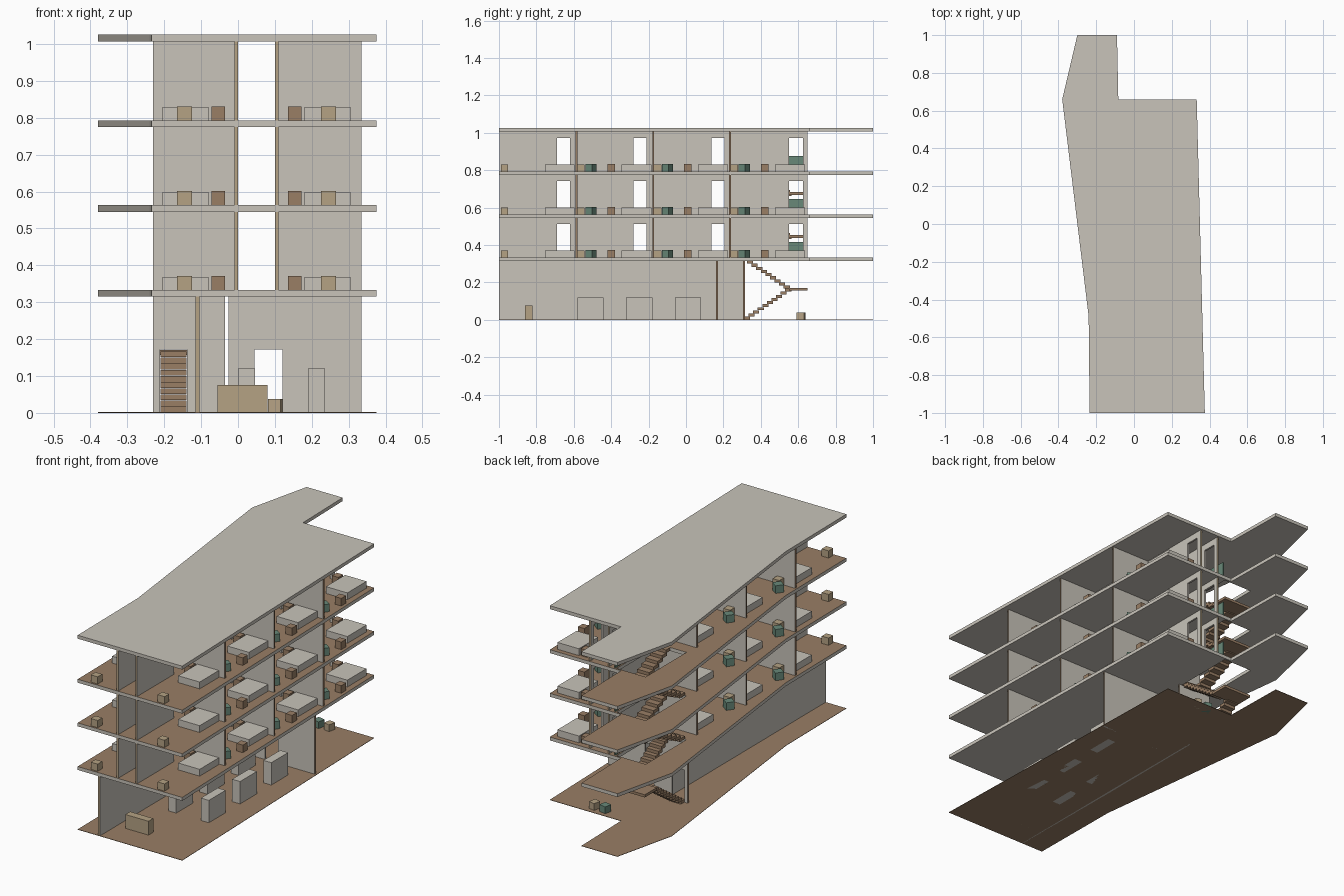
import bpy, bmesh, math
from mathutils import Matrix, Vector

cube = bpy.data.objects.get("Cube")
if cube:
    bpy.data.objects.remove(cube, do_unlink=True)


def material(name, rgb):
    m = bpy.data.materials.new(name)
    m.use_nodes = True
    m.diffuse_color = (*rgb, 1)
    m.node_tree.nodes["Principled BSDF"].inputs["Base Color"].default_value = (*rgb, 1)
    return m


GREY = material("warm_grey", (0.58, 0.55, 0.49))
BROWN = material("wood_brown", (0.32, 0.21, 0.13))
TAN = material("light_tan", (0.46, 0.36, 0.23))
GREEN = material("sage_green", (0.14, 0.25, 0.19))


def finish(name, bm, mats):
    bmesh.ops.recalc_face_normals(bm, faces=bm.faces)
    mesh = bpy.data.meshes.new(name)
    bm.to_mesh(mesh)
    bm.free()
    for m in mats:
        mesh.materials.append(m)
    obj = bpy.data.objects.new(name, mesh)
    bpy.context.collection.objects.link(obj)
    return obj


def add_box(bm, x, y, z, turn=0):
    """Box from three (low, high) ranges, turned about its own vertical axis."""
    mid = Vector([(r[0] + r[1]) / 2 for r in (x, y, z)])
    size = [abs(r[1] - r[0]) for r in (x, y, z)]
    mat = Matrix.Translation(mid) @ Matrix.Rotation(math.radians(turn), 4, 'Z') @ Matrix.Diagonal((*size, 1))
    return bmesh.ops.create_cube(bm, size=1, matrix=mat)["verts"]


def box(name, x, y, z, mat, turn=0):
    bm = bmesh.new()
    add_box(bm, x, y, z, turn)
    return finish(name, bm, [mat])


def wall(name, axis, at, span, z, edge_mat, doors=(), door_h=0.18, t=0.01):
    """Thin wall along an axis, with door gaps and coloured end faces."""
    bm = bmesh.new()
    cross = (at - t / 2, at + t / 2)

    def piece(a, b, z0, z1):
        rng = [(a, b), cross] if axis == 0 else [cross, (a, b)]
        add_box(bm, *rng, (z0, z1))

    start = span[0]
    for a, b in doors:
        piece(start, a, *z)
        piece(a, b, z[0] + door_h, z[1])
        start = b
    piece(start, span[1], *z)
    for f in bm.faces:
        c = f.calc_center_median()[axis]
        f.material_index = int(min(abs(c - span[0]), abs(c - span[1])) < 1e-4)
    finish(name, bm, [GREY, edge_mat])


OUTLINE = [(-0.235, -1), (0.375, -1), (0.332, 0.66), (-0.083, 0.66),
           (-0.09, 1), (-0.30, 1), (-0.38, 0.66), (-0.24, -0.49)]
STAIR_WELL = [(-0.22, 0.31), (-0.05, 0.31), (-0.05, 0.65), (-0.22, 0.65)]


def slab(name, z0, z1, top, side, hole=False):
    bm = bmesh.new()
    edges = []
    for loop in [OUTLINE] + ([STAIR_WELL] if hole else []):
        vs = [bm.verts.new((x, y, z0)) for x, y in loop]
        edges += [bm.edges.new((vs[i - 1], vs[i])) for i in range(len(vs))]
    bmesh.ops.triangle_fill(bm, edges=edges, use_beauty=True)
    ext = bmesh.ops.extrude_face_region(bm, geom=list(bm.faces), use_keep_orig=True)
    moved = [g for g in ext["geom"] if isinstance(g, bmesh.types.BMVert)]
    bmesh.ops.translate(bm, verts=moved, vec=(0, 0, z1 - z0))
    for f in bm.faces:
        f.material_index = int(all(v.co.z > z1 - 1e-5 for v in f.verts))
    finish(name, bm, [side, top])


def staircase(name, z0, rise):
    """Two flights of block treads around a half landing."""
    bm = bmesh.new()
    n = round(rise / 0.0333)
    run, step, half = 0.245 / n, rise / 2 / n, rise / 2
    for i in range(n):
        y, z = 0.31 + i * run, z0 + i * step
        add_box(bm, (-0.21, -0.14), (y, y + run + 0.008), (z + 0.001, z + step))
        y, z = 0.555 - i * run, z0 + half + i * step
        add_box(bm, (-0.125, -0.055), (y - run - 0.008, y), (z, z + step))
    add_box(bm, (-0.215, -0.05), (0.55, 0.65), (z0 + half - 0.01, z0 + half + 0.004))
    finish(name, bm, [BROWN])


# Floor plates and roof
LEVELS = [0.333, 0.563, 0.793]
slab("ground_floor", 0, 0.002, BROWN, BROWN)
for i, z in enumerate(LEVELS):
    slab(f"floor_slab_{i}", z - 0.018, z, BROWN, GREY, hole=True)
slab("roof_slab", 1.007, 1.025, GREY, GREY)

# Ground storey walls and furniture
GZ = (0, 0.315)
wall("ground_long_wall", 1, -0.11, (-1, 0.305), GZ, TAN)
wall("ground_stair_wall", 0, 0.31, (-0.23, -0.035), GZ, BROWN, [(-0.212, -0.138)], 0.172)
wall("ground_cross_wall", 0, 0.165, (-0.026, 0.335), GZ, BROWN, [(0.045, 0.12)], 0.172)
box("reception_desk", (-0.055, 0.08), (-0.86, -0.82), (0, 0.075), TAN)
for i, y in enumerate((-0.58, -0.32, -0.06)):
    for j, x in enumerate((0, 0.19)):
        box(f"display_block_{i}_{j}", (x, x + 0.046), (y, y + 0.14), (0, 0.12), GREY)
box("ground_table", (0.085, 0.12), (0.595, 0.635), (0, 0.038), TAN, -12)
box("ground_seat", (0.02, 0.06), (0.595, 0.635), (0, 0.038), GREEN, -12)

# Staircases
for i, z in enumerate([0] + LEVELS[:2]):
    staircase(f"staircase_{i}", z, LEVELS[i] - z)

# Living storeys
PARTITIONS = (-0.585, -0.175, 0.235)
DOORS = [(-0.69, -0.62), (-0.28, -0.21), (0.135, 0.205), (0.55, 0.625)]
for n, z in enumerate(LEVELS):
    zr = (z, z + 0.214)
    for side, x in (("right", -0.005), ("left", 0.105)):
        wall(f"corridor_wall_{side}_{n}", 1, x, (-0.997, 0.65), zr, TAN, DOORS)
    for k, y in enumerate(PARTITIONS):
        wall(f"partition_right_{n}_{k}", 0, y, (-0.23, -0.01), zr, BROWN)
        wall(f"partition_left_{n}_{k}", 0, y, (0.11, 0.335), zr, BROWN)
    box(f"stair_guard_{n}", (-0.043, -0.037), (0.52, 0.65), (z, z + 0.082), GREEN)

    for bay in range(4):
        y = -0.995 + 0.41 * bay
        for side in ("left", "right"):
            if side == "right" and bay == 3:
                continue  # the stairs take this bay

            def put(name, x, dy, h, mat, turn=0):
                if side == "right":
                    x, turn = (0.1 - x[1], 0.1 - x[0]), turn
                box(f"{name}_{side}_{n}_{bay}", x, (y + dy[0], y + dy[1]), (z, z + h), mat, turn)

            put("bed", (0.18, 0.305), (0.24, 0.4), 0.036, GREY)
            put("nightstand", (0.135, 0.172), (0.355, 0.395), 0.038, BROWN)
            put("table", (0.225, 0.265), (0.005, 0.043), 0.038, TAN)
            if bay:
                put("armchair", (0.26, 0.303), (0.055, 0.098), 0.04, GREEN, -35)
                if side == "left":
                    put("stool", (0.285, 0.322), (0.165, 0.205), 0.04, BROWN)
